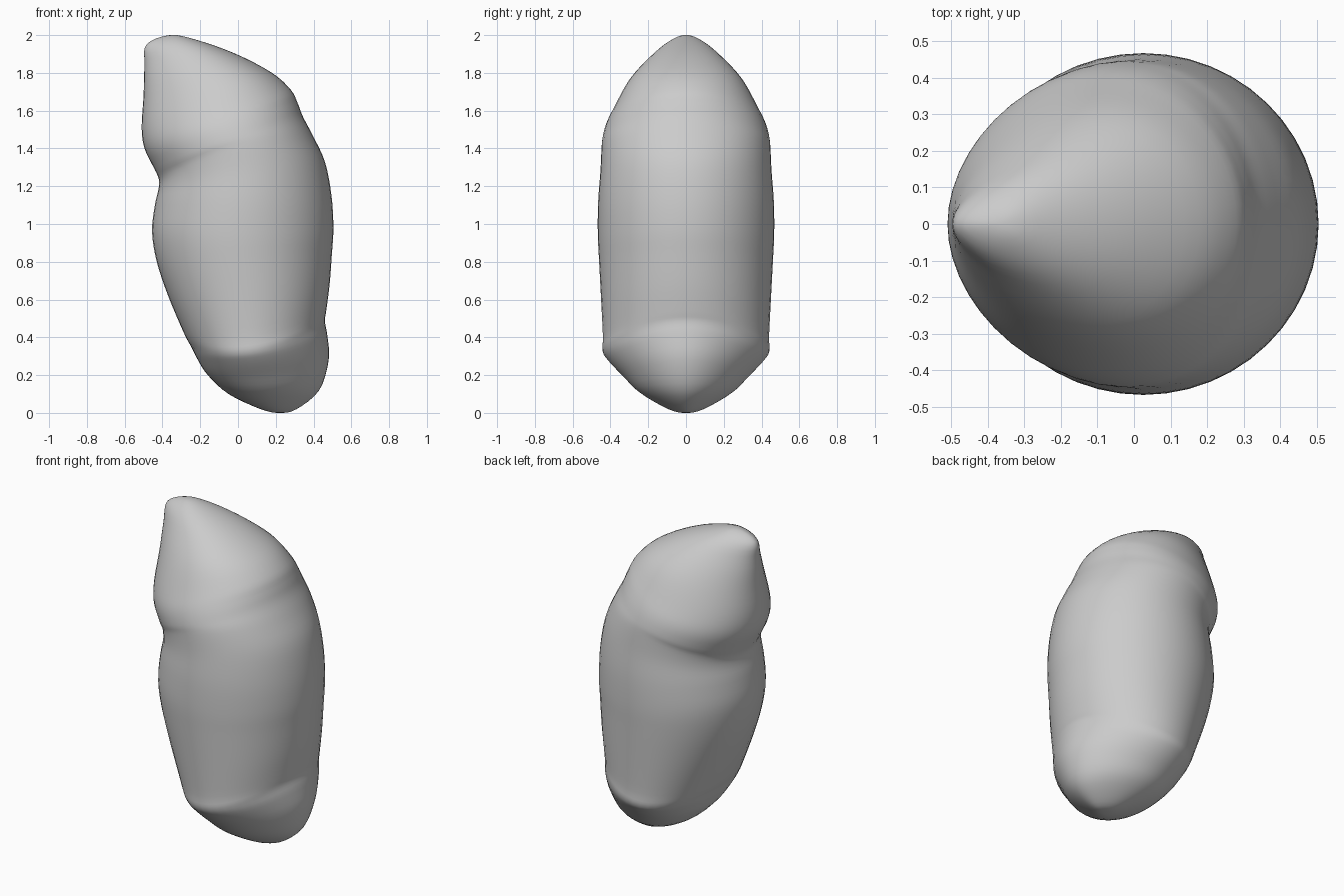
import bpy
import bmesh
from math import cos, sin, pi
from mathutils import Vector

default_cube = bpy.data.objects.get("Cube")
if default_cube:
    bpy.data.objects.remove(default_cube, do_unlink=True)

SIDES = 48   # points round each ring
STEPS = 4    # smooth rings between two guide rings

# Guide rings: left x, left z, right x, right z, half depth, z at mid depth
LOWER_POLE = (.22, 0, .22, 0, 0, 0)
LOWER_CAP = [
    (.12, .02, .31, .02, .09, .02),
    (-.05, .1, .43, .12, .24, .11),
    (-.16, .2, .48, .28, .33, .2),
    (-.215, .285, .473, .41, .41, .285),
    (-.245, .345, .46, .485, .44, .335),
]
MIDDLE = [
    (-.285, .42, .467, .54, .44, .41),
    (-.37, .62, .485, .68, .45, .61),
    (-.43, .8, .497, .84, .46, .8),
    (-.455, .96, .505, .98, .467, .95),
    (-.44, 1.1, .495, 1.15, .465, 1.12),
    (-.42, 1.19, .46, 1.33, .453, 1.28),
]
UPPER_CAP = [
    (-.42, 1.24, .395, 1.47, .447, 1.4),
    (-.447, 1.3, .343, 1.57, .442, 1.45),
    (-.495, 1.4, .316, 1.64, .422, 1.52),
    (-.51, 1.51, .28, 1.71, .383, 1.6),
    (-.5, 1.68, .18, 1.8, .3, 1.75),
    (-.495, 1.84, -.01, 1.9, .19, 1.875),
    (-.485, 1.95, -.22, 1.975, .085, 1.965),
]
UPPER_POLE = (-.36, 2, -.36, 2, 0, 2)


def mirrored(ring):
    """The same ring carried on across a pole, which rounds the tip."""
    lx, lz, rx, rz, depth, mid = ring
    return Vector((rx, rz, lx, lz, -depth, mid))


def spline(a, b, c, d, t):
    """Catmull-Rom point between b and c."""
    return (b * 2 + (c - a) * t + (a * 2 - b * 5 + c * 4 - d) * t ** 2
            + (b * 3 - a - c * 3 + d) * t ** 3) / 2


def ring_points(ring):
    """Tilted, slightly egg-shaped outline of one ring."""
    lx, lz, rx, rz, depth, mid = ring
    pinch = 0.3 * (mid - 1) ** 3
    for i in range(SIDES):
        c, s = cos(2 * pi * i / SIDES), sin(2 * pi * i / SIDES)
        x = (lx + rx) / 2 + (rx - lx) / 2 * c
        y = depth * s * (1 + pinch * c)
        z = mid + (rz - lz) / 2 * c + ((lz + rz) / 2 - mid) * c * c
        yield x, y, z


# Smooth the guide rings into a full stack
guides = [LOWER_POLE] + LOWER_CAP + MIDDLE + UPPER_CAP + [UPPER_POLE]
guides = [mirrored(guides[1])] + [Vector(g) for g in guides] + [mirrored(guides[-2])]
stack = [spline(*guides[i:i + 4], k / STEPS)
         for i in range(len(guides) - 3) for k in range(STEPS)][1:]

# Skin the stack and close both tips
bm = bmesh.new()
rings = [[bm.verts.new(p) for p in ring_points(r)] for r in stack]
bottom = bm.verts.new((LOWER_POLE[0], 0, LOWER_POLE[1]))
top = bm.verts.new((UPPER_POLE[0], 0, UPPER_POLE[1]))
for i in range(SIDES):
    j = (i + 1) % SIDES
    for low, high in zip(rings, rings[1:]):
        bm.faces.new((low[i], low[j], high[j], high[i]))
    bm.faces.new((bottom, rings[0][j], rings[0][i]))
    bm.faces.new((top, rings[-1][i], rings[-1][j]))
bmesh.ops.recalc_face_normals(bm, faces=bm.faces)
for face in bm.faces:
    face.smooth = True
mesh = bpy.data.meshes.new("rounded_body")
bm.to_mesh(mesh)
bm.free()

# Plain grey finish
grey = bpy.data.materials.new("light grey")
grey.use_nodes = True
colour = (0.6, 0.6, 0.6, 1)
grey.diffuse_color = colour
grey.node_tree.nodes["Principled BSDF"].inputs["Base Color"].default_value = colour
mesh.materials.append(grey)

body = bpy.data.objects.new("rounded_body", mesh)
bpy.context.collection.objects.link(body)
